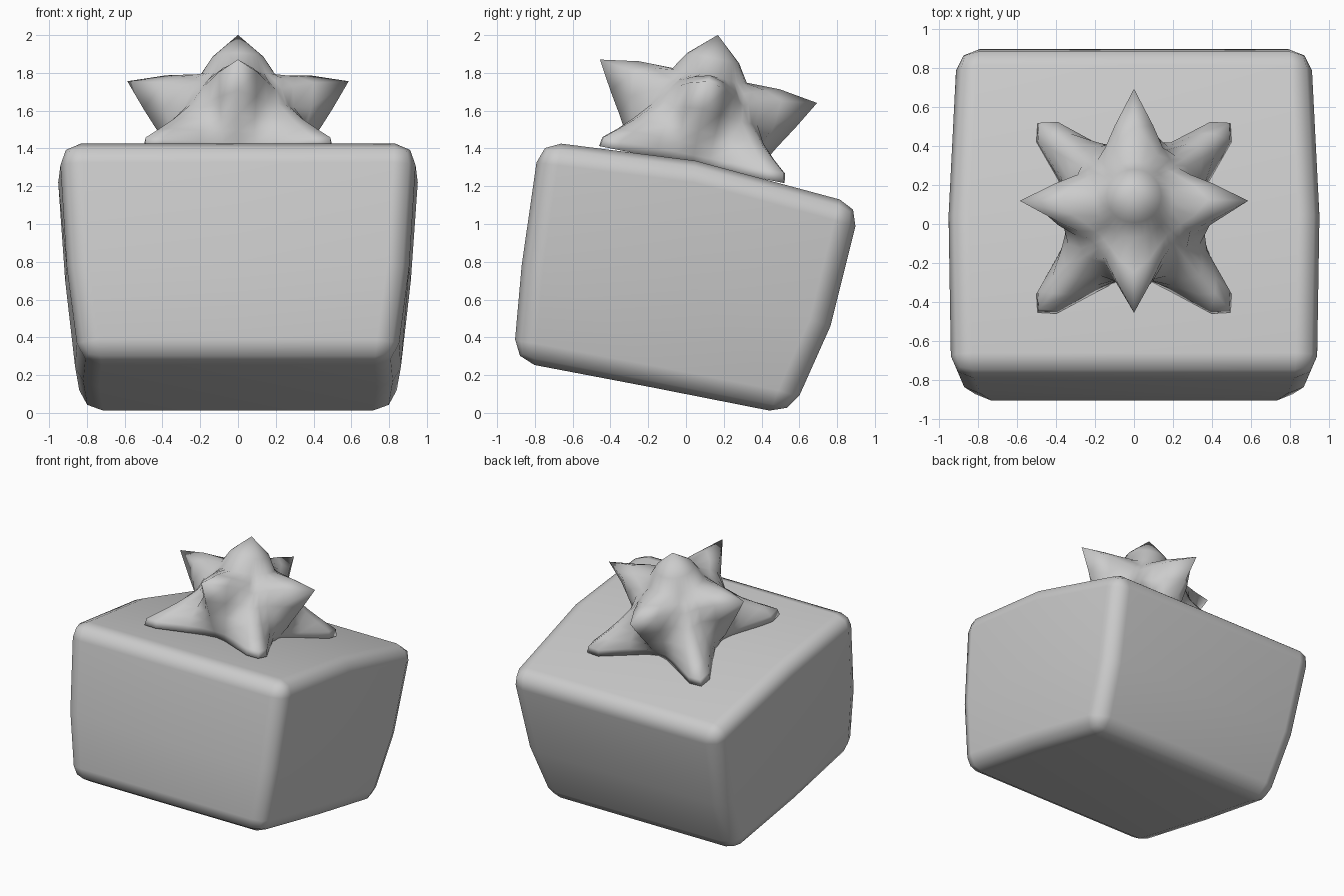
import bpy, bmesh
from math import radians, cos, sin
from mathutils import Matrix

if "Cube" in bpy.data.objects:
    bpy.data.objects.remove(bpy.data.objects["Cube"])


def finish(name, bm):
    bmesh.ops.recalc_face_normals(bm, faces=bm.faces)
    for f in bm.faces:
        f.smooth = True
    me = bpy.data.meshes.new(name)
    bm.to_mesh(me)
    bm.free()
    ob = bpy.data.objects.new(name, me)
    bpy.context.collection.objects.link(ob)
    return ob


# Tilted, tapered gift box with bulging sides.
# Rows: bottom, middle, top; columns: front, middle, back; (y, z, half width)
profile = [
    [(-.915, .275, .835), (-.18, .135, .85), (.555, -.01, .825)],
    [(-.87, .78, .905), (0, .7, .915), (.765, .46, .875)],
    [(-.775, 1.44, .945), (.05, 1.335, .96), (.925, 1.10, .915)],
]
bm = bmesh.new()
bmesh.ops.create_cube(bm, size=2)
bmesh.ops.subdivide_edges(bm, edges=bm.edges[:], cuts=1, use_grid_fill=True)
for v in bm.verts:
    y, z, half = profile[round(v.co.z) + 1][round(v.co.y) + 1]
    v.co = (v.co.x * half, y, z)
box = finish("gift_box", bm)
bevel = box.modifiers.new("soft_edges", 'BEVEL')
bevel.width = 0.115
bevel.segments = 2
bevel.limit_method = 'ANGLE'
bevel.angle_limit = radians(40)
box.modifiers.new("clean_shading", 'WEIGHTED_NORMAL')

# Bow: stacked star rings, radii given from a loop tip (0 deg) to a leg (45 deg);
# the second number lowers the ring towards the valleys between loops
octant = [0, 14, 27, 38.5, 45]
rings = [
    (-.02, 0, [.31, .34, .44, .64, .70]),
    (.03, 0, [.34, .35, .43, .63, .69]),
    (.09, 0, [.385, .36, .42, .54, .59]),
    (.16, 0, [.425, .37, .38, .45, .48]),
    (.28, .03, [.50, .40, .33, .345, .36]),
    (.43, .09, [.586, .41, .325, .297, .29]),
    (.462, .07, [.38, .32, .27, .25, .24]),
    (.462, .01, [.20, .20, .195, .19, .19]),
    (.555, 0, [.14] * 5),
]
bm = bmesh.new()
loops = []
for z, drop, radii in rings:
    quarter = [(a, r, z - drop * a / 45) for a, r in zip(octant, radii)]
    quarter += [(90 - a, r, h) for a, r, h in quarter[3:0:-1]]
    loops.append([bm.verts.new((r * cos(radians(a + q)), r * sin(radians(a + q)), h))
                  for q in (0, 90, 180, 270) for a, r, h in quarter])
n = len(loops[0])
for lower, upper in zip(loops, loops[1:]):
    for i in range(n):
        j = (i + 1) % n
        bm.faces.new((lower[i], lower[j], upper[j], upper[i]))
apex = bm.verts.new((0, 0, .68))
base = bm.verts.new((0, 0, -.02))
for i in range(n):
    j = (i + 1) % n
    bm.faces.new((loops[-1][i], loops[-1][j], apex))
    bm.faces.new((loops[0][j], loops[0][i], base))
bow = finish("bow", bm)
bow.matrix_world = Matrix.Translation((0, .035, 1.334)) @ Matrix.Rotation(radians(-11.3), 4, 'X')
